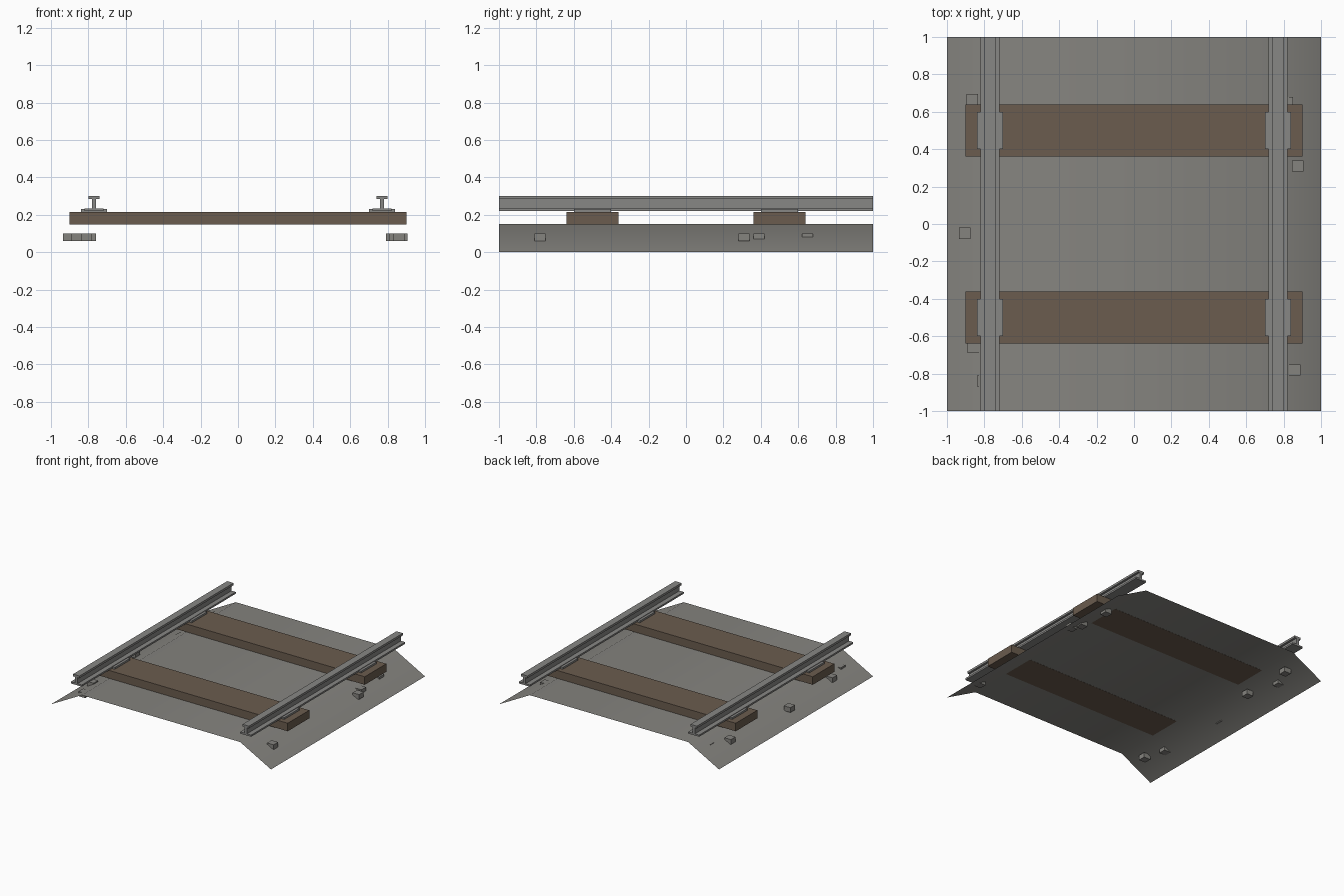
import bpy

cube = bpy.data.objects.get("Cube")
if cube:
    bpy.data.objects.remove(cube, do_unlink=True)


def material(name, color):
    m = bpy.data.materials.new(name)
    m.use_nodes = True
    m.diffuse_color = (*color, 1)
    m.node_tree.nodes["Principled BSDF"].inputs["Base Color"].default_value = (*color, 1)
    return m


STEEL = material("steel_grey", (0.245, 0.243, 0.235))
GRAVEL = material("gravel_grey", (0.235, 0.23, 0.212))
WOOD = material("timber_brown", (0.145, 0.107, 0.077))


def mesh_object(name, verts, faces, mat):
    me = bpy.data.meshes.new(name)
    me.from_pydata(verts, [], faces)
    me.materials.append(mat)
    ob = bpy.data.objects.new(name, me)
    bpy.context.collection.objects.link(ob)
    return ob


def extrude_y(name, profile, y0, y1, mat, closed=True):
    """Sweep an (x, z) profile along y; closed profiles get end caps."""
    n = len(profile)
    verts = [(x, y, z) for y in (y0, y1) for x, z in profile]
    faces = [(i, (i + 1) % n, (i + 1) % n + n, i + n) for i in range(n if closed else n - 1)]
    if closed:
        faces += [tuple(reversed(range(n))), tuple(range(n, 2 * n))]
    return mesh_object(name, verts, faces, mat)


def box(name, x, y, z0, z1, hx, hy, mat):
    profile = [(x - hx, z0), (x + hx, z0), (x + hx, z1), (x - hx, z1)]
    ob = extrude_y(name, profile, y - hy, y + hy, mat)
    ob.data.flip_normals()
    return ob


# Gravel bed: an open sheet with sloping shoulders
bed = extrude_y("gravel_bed", [(-1, 0), (-0.72, 0.15), (0.72, 0.15), (1, 0)],
                -1, 1, GRAVEL, closed=False)
bed.data.shade_smooth()

# Sleepers
for label, y in (("front", -0.5), ("back", 0.5)):
    box(label + "_sleeper", 0, y, 0.149, 0.215, 0.9, 0.14, WOOD)

# Rails: half an I-section, mirrored about its own centre line
half = [(0.05, 0.22), (0.05, 0.234), (0.011, 0.234), (0.011, 0.284), (0.029, 0.284), (0.029, 0.302)]
section = half + [(-x, z) for x, z in reversed(half)]
for label, cx in (("left", 0.77), ("right", -0.77)):
    extrude_y(label + "_rail", [(cx + x, z) for x, z in section], -1, 1, STEEL)
    for end, y in (("front", -0.5), ("back", 0.5)):
        box(f"{label}_{end}_rail_plate", cx, y, 0.214, 0.23, 0.07, 0.1, STEEL)

# Loose stones half buried in the shoulders
stones = [(-0.865, 0.665), (-0.79, 0.83), (-0.79, 0.39), (-0.905, -0.05), (-0.86, -0.66),
          (-0.81, -0.84), (0.82, 0.65), (0.84, 0.39), (0.875, 0.31), (0.86, -0.78)]
for i, (x, y) in enumerate(stones):
    box(f"stone_{i + 1}", x, y, 0.06, 0.1, 0.03, 0.03, GRAVEL)

# Make all closed parts face outwards
import bmesh
for ob in bpy.context.collection.objects:
    if ob.type == "MESH" and ob != bed:
        bm = bmesh.new()
        bm.from_mesh(ob.data)
        bmesh.ops.recalc_face_normals(bm, faces=bm.faces)
        bm.to_mesh(ob.data)
        bm.free()
